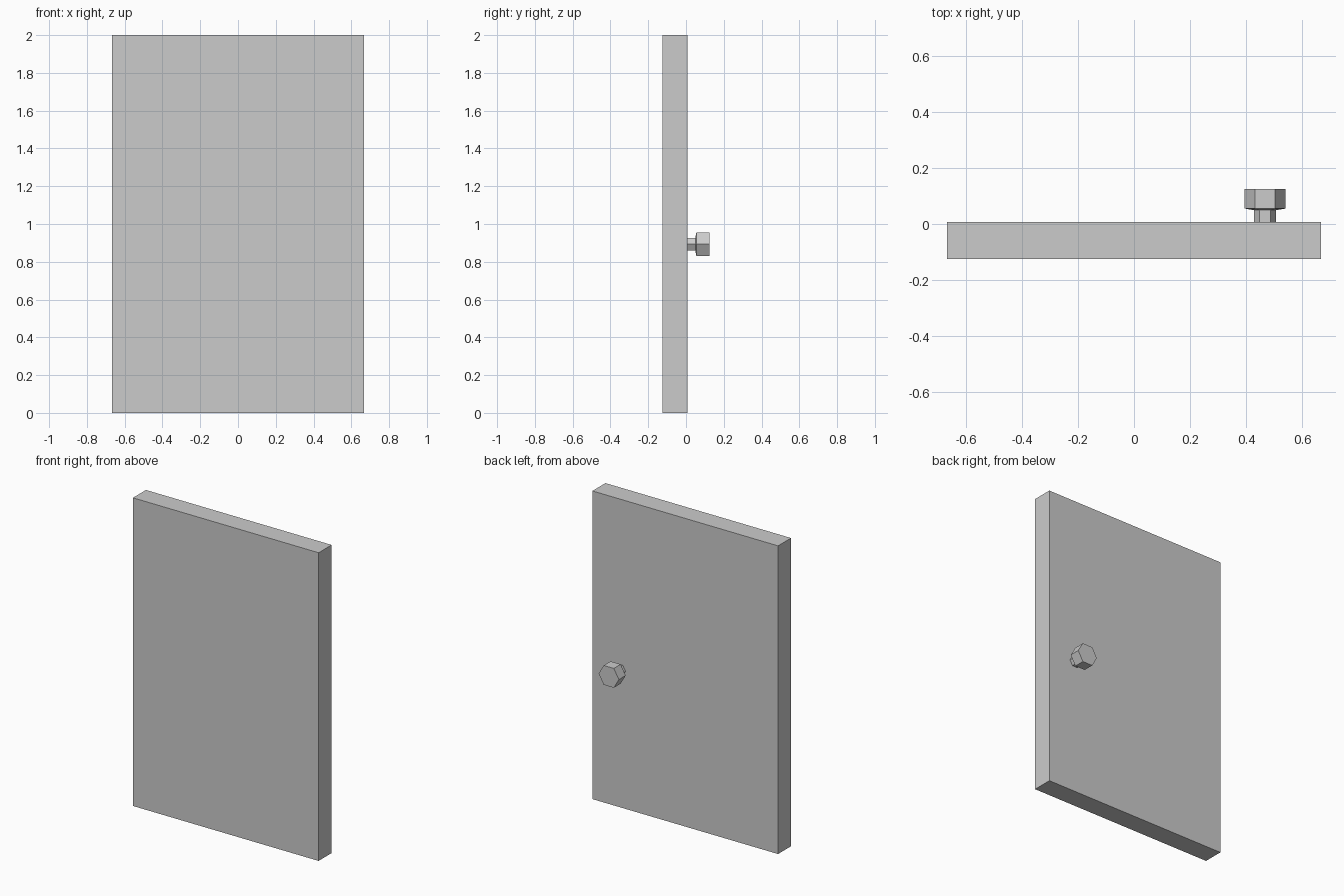
import bpy, bmesh, math

if "Cube" in bpy.data.objects:
    bpy.data.objects.remove(bpy.data.objects["Cube"])


def make_object(name, bm):
    bmesh.ops.recalc_face_normals(bm, faces=bm.faces)
    mesh = bpy.data.meshes.new(name)
    bm.to_mesh(mesh)
    bm.free()
    obj = bpy.data.objects.new(name, mesh)
    bpy.context.collection.objects.link(obj)
    return obj


# Door panel: plain slab
WIDTH, HEIGHT, BACK, FRONT = 1.333, 2.0, 0.008, -0.125
bm = bmesh.new()
bmesh.ops.create_cube(bm, size=1.0)
bmesh.ops.scale(bm, vec=(WIDTH, BACK - FRONT, HEIGHT), verts=bm.verts)
bmesh.ops.translate(bm, vec=(0, (BACK + FRONT) / 2, HEIGHT / 2), verts=bm.verts)
make_object("door_panel", bm)

# Door knob: six-sided stem widening into a six-sided head
KNOB_X, KNOB_Z, SIDES = 0.467, 0.893, 6
profile = [(0.0385, BACK), (0.0385, 0.049), (0.0725, 0.055), (0.0725, 0.125)]  # radius, y
bm = bmesh.new()
rings = []
for radius, y in profile:
    angles = [2 * math.pi * i / SIDES for i in range(SIDES)]
    rings.append([bm.verts.new((KNOB_X + radius * math.cos(a), y,
                                KNOB_Z + radius * math.sin(a))) for a in angles])
for low, high in zip(rings, rings[1:]):
    for i in range(SIDES):
        j = (i + 1) % SIDES
        bm.faces.new((low[i], low[j], high[j], high[i]))
bm.faces.new(rings[0])
bm.faces.new(rings[-1])
make_object("door_knob", bm)
